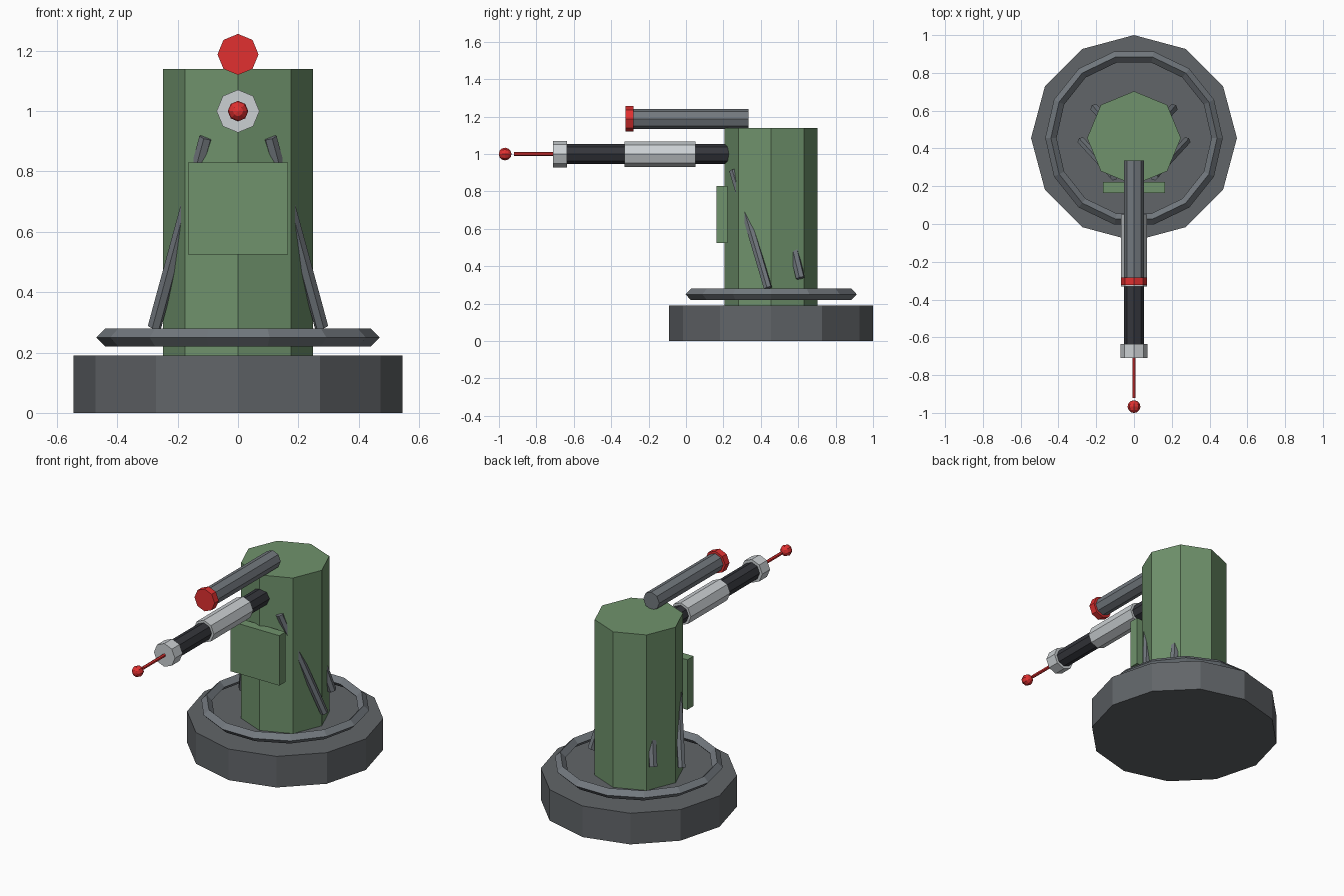
import bpy, math
from mathutils import Vector

if "Cube" in bpy.data.objects:
    bpy.data.objects.remove(bpy.data.objects["Cube"])

def material(name, rgb):
    m = bpy.data.materials.new(name)
    m.diffuse_color = (*rgb, 1)
    m.use_nodes = True
    m.node_tree.nodes["Principled BSDF"].inputs["Base Color"].default_value = m.diffuse_color
    return m

GREEN = material("green", (0.16, 0.29, 0.15))
STEEL = material("steel", (0.12, 0.13, 0.14))
IRON = material("iron", (0.17, 0.19, 0.21))
DARK = material("dark", (0.035, 0.037, 0.045))
LIGHT = material("light", (0.6, 0.63, 0.65))
RED = material("red", (0.75, 0.03, 0.03))
CY = 0.455  # pedestal centre in y

def finish(name, mat):
    o = bpy.context.object
    o.name = name
    o.data.materials.append(mat)
    return o

def rod(name, a, b, r, sides, mat):
    """Prism of a given radius running from a to b."""
    a, b = Vector(a), Vector(b)
    d = b - a
    bpy.ops.mesh.primitive_cylinder_add(
        vertices=sides, radius=r, depth=d.length, location=(a + b) / 2,
        rotation=d.to_track_quat('Z', 'Y').to_euler())
    return finish(name, mat)

def barrel(name, y0, y1, z, r, mat, sides=8):
    return rod(name, (0, y0, z), (0, y1, z), r, sides, mat)

# Pedestal: base, floating ring, column
rod("base", (0, CY, 0), (0, CY, 0.19), 0.545, 12, STEEL)
bpy.ops.mesh.primitive_torus_add(location=(0, CY, 0.25), major_segments=14,
                                 minor_segments=4, major_radius=0.44, minor_radius=0.03)
finish("base_ring", IRON)
rod("column", (0, CY, 0.19), (0, CY, 1.14), 0.248, 8, GREEN)

# Front panel
bpy.ops.mesh.primitive_cube_add(size=1, location=(0, 0.193, 0.677))
finish("front_panel", GREEN).scale = (0.33, 0.06, 0.305)

# Slanted struts, passing through the column
for side, s in (("left", -1), ("right", 1)):
    rod(f"front_strut_{side}", (s * 0.277, 0.438, 0.284), (s * 0.106, 0.252, 0.913), 0.023, 6, IRON)
    rod(f"rear_strut_{side}", (s * 0.207, 0.612, 0.337), (s * 0.125, 0.525, 0.70), 0.025, 6, IRON)

# Upper tube with red lens
barrel("upper_tube", -0.29, 0.335, 1.188, 0.054, IRON)
barrel("upper_lens", -0.323, -0.282, 1.188, 0.068, RED)

# Lower barrel with sleeve, collar and red-tipped needle
barrel("lower_barrel", -0.66, 0.30, 1.0, 0.053, DARK)
barrel("barrel_sleeve", -0.33, 0.05, 1.0, 0.068, LIGHT)
barrel("barrel_collar", -0.71, -0.635, 1.0, 0.071, LIGHT)
barrel("needle", -0.92, -0.68, 1.0, 0.01, RED, 6)
bpy.ops.mesh.primitive_uv_sphere_add(segments=8, ring_count=6, radius=0.034,
                                     location=(0, -0.967, 1.0), rotation=(math.pi / 2, 0, 0))
finish("needle_tip", RED)
